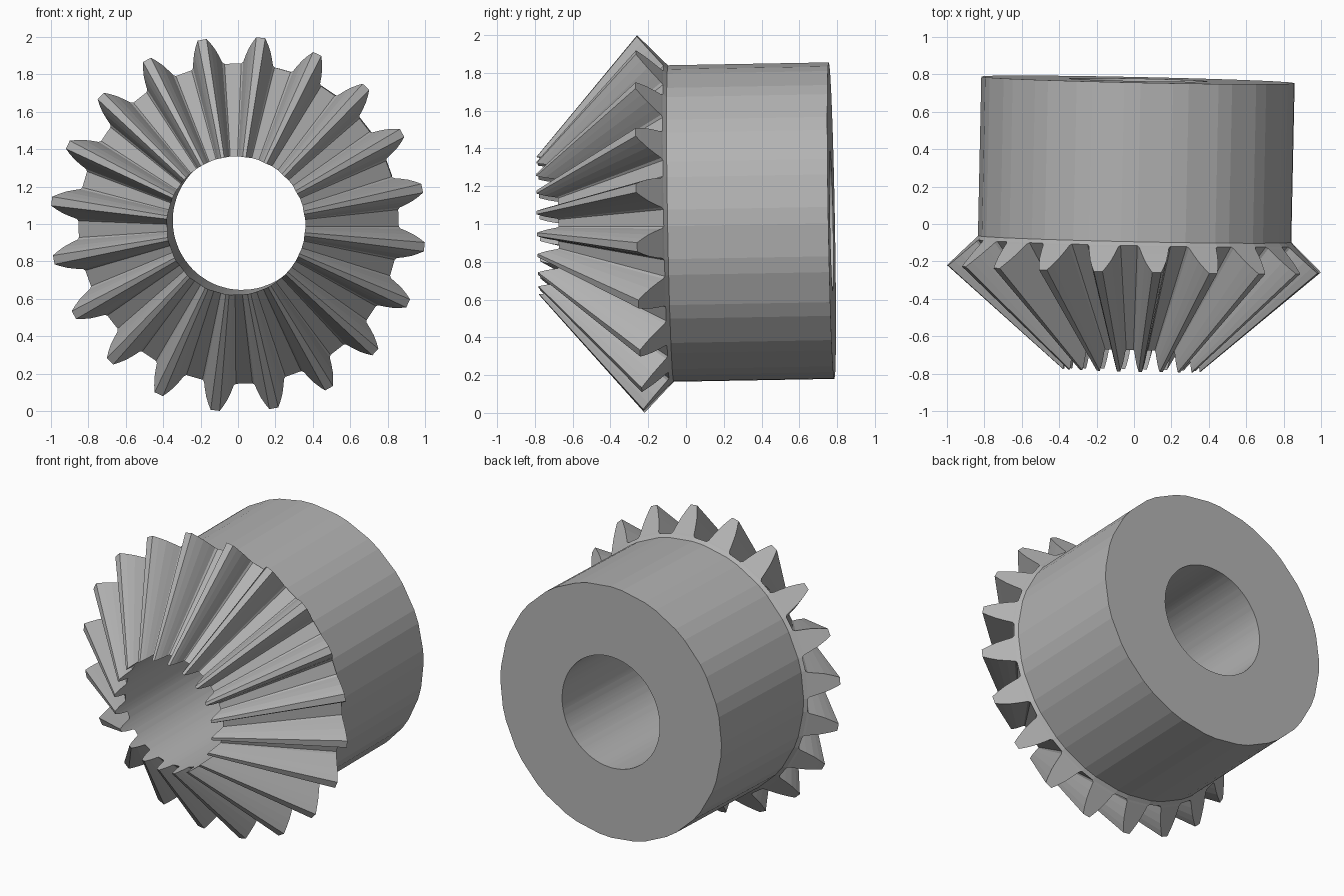
import bpy, bmesh, math

if "Cube" in bpy.data.objects:
    bpy.data.objects.remove(bpy.data.objects["Cube"], do_unlink=True)

TEETH = 20
PHASE = math.radians(7)
APEX = -1.10          # point on the axis where all teeth converge
BORE = 0.37
HUB = 0.838
HUB_FRONT, HUB_BACK = -0.08, 0.771

# Half tooth profile at the wide end: (radius, half width)
half = [(0.857, 0.090), (0.866, 0.080), (0.90, 0.071),
        (0.94, 0.058), (0.975, 0.041), (1.004, 0.024)]
profile = [(r, -w) for r, w in half] + [(r, w) for r, w in reversed(half)]
N = len(profile)

bm = bmesh.new()


def ring_vert(radius, angle, axial):
    return bm.verts.new((radius * math.sin(angle), axial, radius * math.cos(angle)))


# Columns of vertices: wide end, narrow end at the bore, bore at the back
wide, narrow, bore_back, lip, hub_back = [], [], [], [], []
for t in range(TEETH):
    for i, (r, w) in enumerate(profile):
        a = PHASE + t * math.tau / TEETH + w / r
        axial = -0.10 - (r - 0.857) * 0.95
        wide.append(ring_vert(r, a, axial))
        narrow.append(ring_vert(BORE, a, APEX + (axial - APEX) * BORE / r))
        bore_back.append(ring_vert(BORE, a, HUB_BACK))
        if i in (0, N - 1):
            lip.append(ring_vert(HUB, a, HUB_FRONT))
            hub_back.append(ring_vert(HUB, a, HUB_BACK))

# Tooth flanks, top lands, root gaps and bore wall
total = TEETH * N
for c in range(total):
    d = (c + 1) % total
    bm.faces.new((wide[c], wide[d], narrow[d], narrow[c]))
    bm.faces.new((narrow[c], narrow[d], bore_back[d], bore_back[c]))

for t in range(TEETH):
    first, last, nxt = t * N, t * N + N - 1, (t + 1) * N % total
    a, b, c = 2 * t, 2 * t + 1, (2 * t + 2) % (2 * TEETH)
    # Tooth heel, as a strip from root to tip
    for i in range(N // 2 - 1):
        bm.faces.new((wide[first + i], wide[first + i + 1],
                      wide[last - i - 1], wide[last - i]))
    # Lip, hub wall and back face, under the tooth and under the gap
    for p, q, v, w, inner in (
            (a, b, first, last, bore_back[first:last + 1]),
            (b, c, last, nxt, [bore_back[last], bore_back[nxt]])):
        bm.faces.new((wide[v], wide[w], lip[q], lip[p]))
        bm.faces.new((lip[p], lip[q], hub_back[q], hub_back[p]))
        bm.faces.new([hub_back[p]] + list(inner) + [hub_back[q]])

bmesh.ops.recalc_face_normals(bm, faces=bm.faces)
mesh = bpy.data.meshes.new("bevel_gear")
bm.to_mesh(mesh)
bm.free()

# Plain grey metal
grey = bpy.data.materials.new("grey")
grey.use_nodes = True
colour = (0.45, 0.45, 0.45, 1)
grey.diffuse_color = colour
grey.node_tree.nodes["Principled BSDF"].inputs["Base Color"].default_value = colour
mesh.materials.append(grey)

# The gear sits with a very slight tilt
gear = bpy.data.objects.new("bevel_gear", mesh)
gear.location = (0.005, 0, 1.004)
gear.rotation_euler = (0.018, 0, -0.021)
bpy.context.collection.objects.link(gear)
